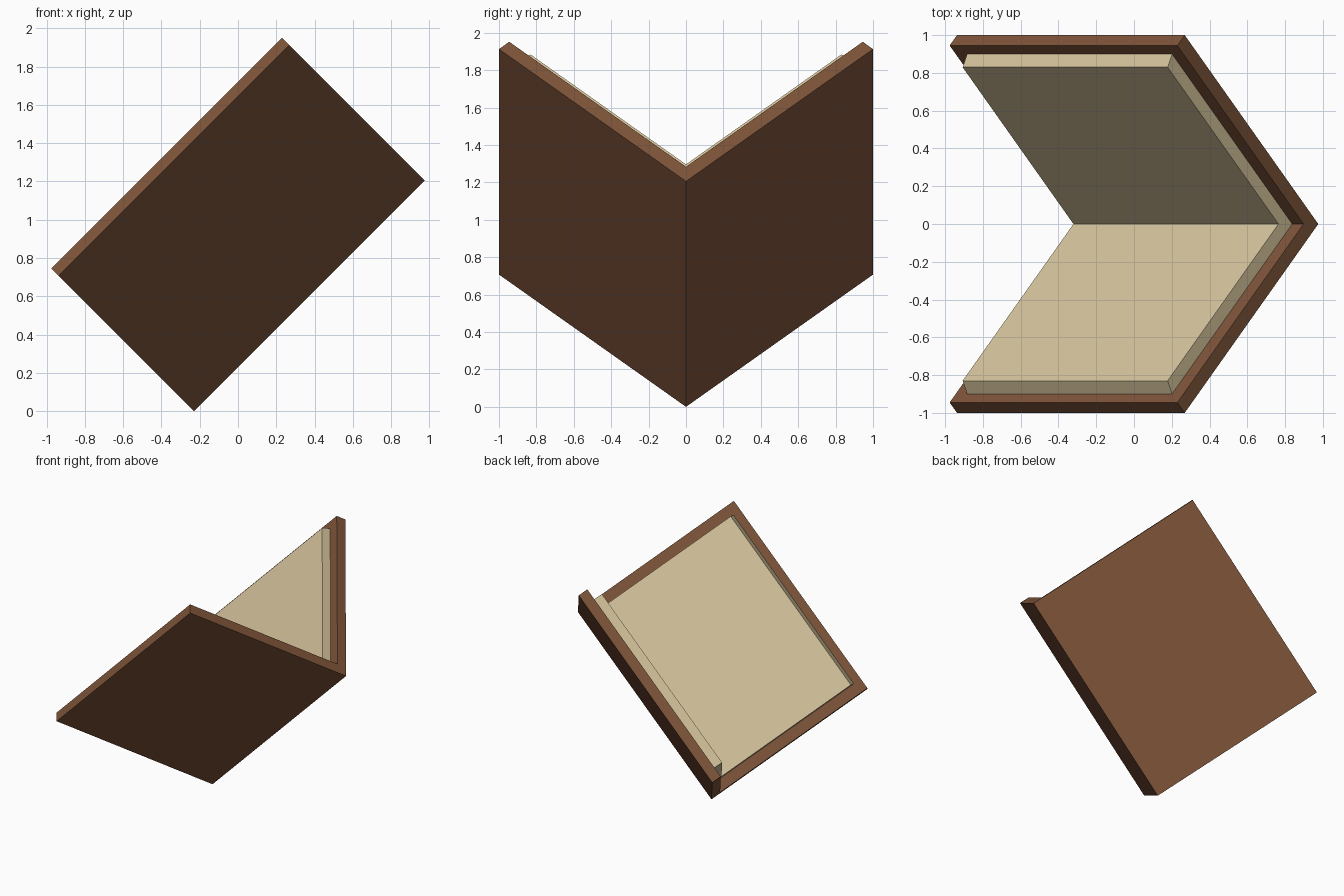
import bpy, bmesh, math
from mathutils import Matrix

if "Cube" in bpy.data.objects:
    bpy.data.objects.remove(bpy.data.objects["Cube"])

R = math.sqrt(0.5)
LENGTH = 1.705          # spine length
# local x = along spine, local y = across, local z = up out of the V; tilted 45 degrees
TILT = Matrix(((R, 0, -R, -0.23), (0, 1, 0, 0), (R, 0, R, 0), (0, 0, 0, 1)))


def material(name, colour):
    mat = bpy.data.materials.new(name)
    mat.diffuse_color = (*colour, 1)
    mat.use_nodes = True
    mat.node_tree.nodes["Principled BSDF"].inputs["Base Color"].default_value = mat.diffuse_color
    return mat


def vee(name, half, start, end, mat):
    """Extrude a mirrored V profile; half = bottom centre, outer, inner, top centre."""
    low, outer, inner, top = half
    profile = [low, outer, inner, top, (-inner[0], inner[1]), (-outer[0], outer[1])]
    bm = bmesh.new()
    rings = [[bm.verts.new((x, y, z)) for y, z in profile] for x in (start, end)]
    for i in range(6):
        j = (i + 1) % 6
        bm.faces.new((rings[0][i], rings[0][j], rings[1][j], rings[1][i]))
    # each end is two quads meeting at the fold
    for ring in rings:
        bm.faces.new(ring[:4])
        bm.faces.new((ring[0], ring[3], ring[4], ring[5]))
    bmesh.ops.recalc_face_normals(bm, faces=bm.faces)
    bm.transform(TILT)
    mesh = bpy.data.meshes.new(name)
    bm.to_mesh(mesh)
    bm.free()
    mesh.materials.append(mat)
    obj = bpy.data.objects.new(name, mesh)
    bpy.context.collection.objects.link(obj)
    return obj


leather = material("brown_cover", (0.21, 0.09, 0.042))
paper = material("cream_paper", (0.68, 0.56, 0.34))

# open cover boards joined at the spine
vee("book_cover", [(0, 0), (1, 1), (0.945, 1.055), (0, 0.11)], 0, LENGTH, leather)
# page blocks resting on the boards, with slanted fore edges
vee("book_pages", [(0, 0.11), (0.9, 1.01), (0.83, 1.043), (0, 0.213)],
    0.085, LENGTH - 0.085, paper)
